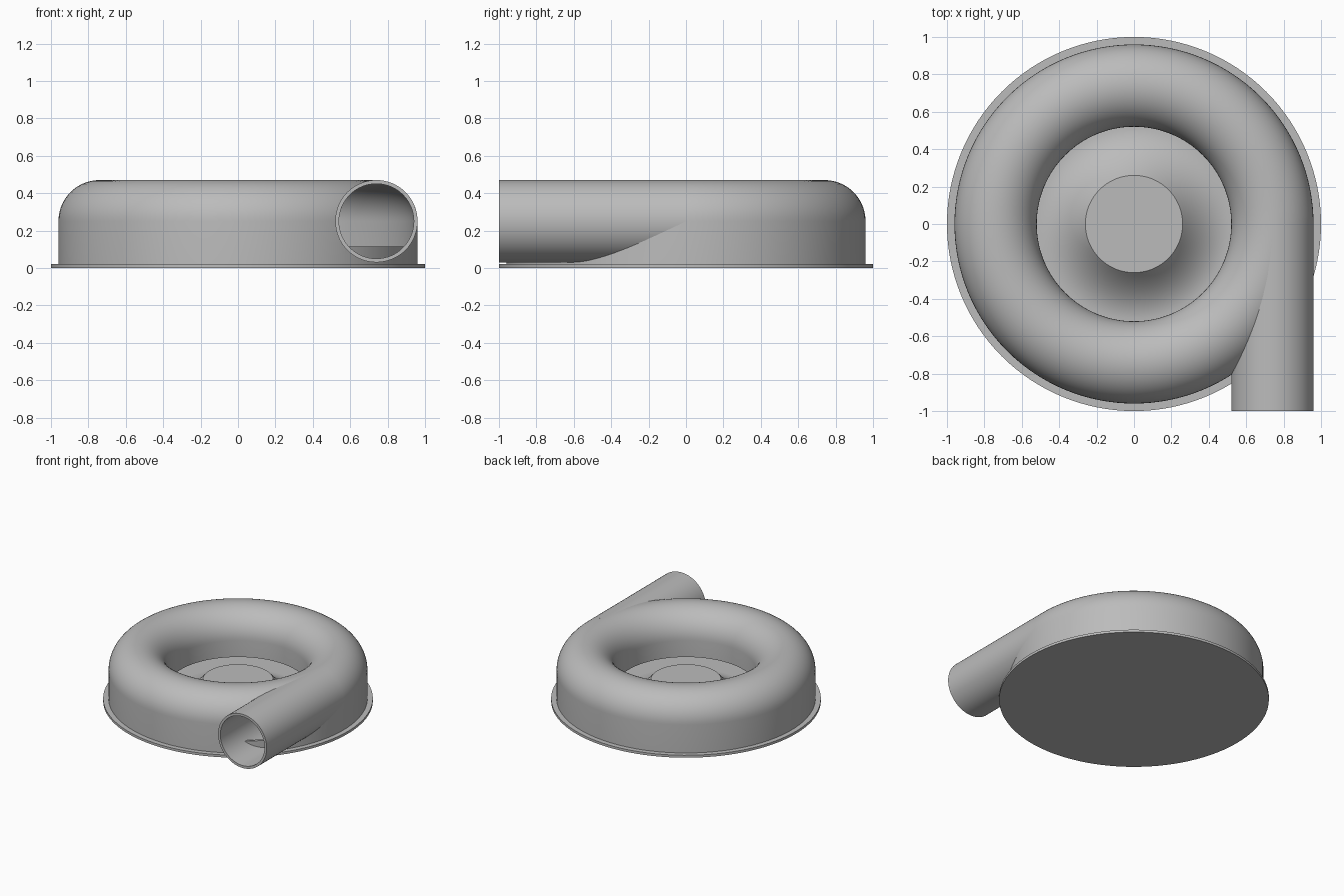
import bpy, bmesh, math
from mathutils import Matrix, Vector

cube = bpy.data.objects.get("Cube")
if cube:
    bpy.data.objects.remove(cube, do_unlink=True)

metal = bpy.data.materials.new("plain_grey")
metal.use_nodes = True
grey = (0.5, 0.5, 0.5, 1)
metal.diffuse_color = grey
metal.node_tree.nodes["Principled BSDF"].inputs["Base Color"].default_value = grey

RING, TUBE, WALL, MID = 0.74, 0.22, 0.02, 0.25   # scroll radius, tube radius, wall, tube height
BASE_TOP, LIP = 0.02, 0.115


def finish(name, bm):
    bmesh.ops.recalc_face_normals(bm, faces=bm.faces)
    mesh = bpy.data.meshes.new(name)
    bm.to_mesh(mesh)
    bm.free()
    obj = bpy.data.objects.new(name, mesh)
    bpy.context.collection.objects.link(obj)
    mesh.materials.append(metal)
    return obj


def smooth(obj):
    bpy.ops.object.select_all(action="DESELECT")
    bpy.context.view_layer.objects.active = obj
    obj.select_set(True)
    bpy.ops.object.shade_smooth_by_angle(angle=math.radians(30))


def lathe(name, profile, closed=False, steps=128):
    """Spin an (r, z) profile around the vertical axis."""
    bm = bmesh.new()
    verts = [bm.verts.new((r, 0, z)) for r, z in profile]
    edges = [bm.edges.new(pair) for pair in zip(verts, verts[1:])]
    if closed:
        edges.append(bm.edges.new((verts[-1], verts[0])))
    bmesh.ops.spin(bm, geom=verts + edges, cent=(0, 0, 0), axis=(0, 0, 1),
                   angle=math.tau, steps=steps, use_merge=True)
    bmesh.ops.remove_doubles(bm, verts=bm.verts, dist=1e-5)
    return finish(name, bm)


def arch(radius, steps=28):
    """Half circle of the scroll section, outside to inside."""
    return [(RING + radius * math.cos(math.pi * i / steps),
             MID + radius * math.sin(math.pi * i / steps)) for i in range(steps + 1)]


# Base plate
smooth(lathe("base_plate", [(0, 0), (1, 0), (1, BASE_TOP), (0, BASE_TOP)]))

# Flared hub in the middle of the inlet
flare = [(0.52 - 0.26 * t, BASE_TOP + 0.002 + 0.155 * t ** 2)
         for t in (i / 16 for i in range(17))]
smooth(lathe("inlet_hub", [(0.52, BASE_TOP)] + flare + [(0, flare[-1][1])]))

# Hollow scroll housing: round top, straight outer wall, short inner wall
outer = arch(TUBE)
inner = arch(TUBE - WALL)[::-1]
section = ([(RING + TUBE, BASE_TOP)] + outer + [(RING - TUBE, LIP), (RING - TUBE + WALL, LIP)]
           + inner + [(RING + TUBE - WALL, BASE_TOP)])
housing = lathe("scroll_housing", section, closed=True)

# Opening from the scroll into the outlet, leaving a low sill
bm = bmesh.new()
turn = Matrix.Translation((RING, -0.55, MID)) @ Matrix.Rotation(math.pi / 2, 4, "X")
bmesh.ops.create_cone(bm, cap_ends=True, segments=64, radius1=TUBE - WALL + 0.001,
                      radius2=TUBE - WALL + 0.001, depth=1.1, matrix=turn)
cut = bmesh.ops.bisect_plane(bm, geom=bm.verts[:] + bm.edges[:] + bm.faces[:],
                             plane_co=Vector((0, 0, LIP)), plane_no=Vector((0, 0, 1)),
                             clear_inner=True)
bmesh.ops.holes_fill(bm, edges=[e for e in bm.edges if e.is_boundary])
cutter = finish("outlet_cutter", bm)
cutter.hide_render = True
cutter.hide_viewport = True
opening = housing.modifiers.new("outlet_opening", "BOOLEAN")
opening.operation = "DIFFERENCE"
opening.solver = "EXACT"
opening.object = cutter
bpy.context.view_layer.objects.active = housing
bpy.ops.object.modifier_apply(modifier=opening.name)
bpy.data.objects.remove(cutter, do_unlink=True)
smooth(housing)

# Straight outlet pipe, tangent to the scroll
bm = bmesh.new()
rings = []
for radius, y in ((TUBE, 0), (TUBE, -1), (TUBE - WALL, -1), (TUBE - WALL, 0)):
    rings.append([bm.verts.new((RING + radius * math.cos(math.tau * i / 64), y,
                                MID + radius * math.sin(math.tau * i / 64)))
                  for i in range(64)])
for a, b in zip(rings, rings[1:] + rings[:1]):
    for i in range(64):
        j = (i + 1) % 64
        bm.faces.new((a[i], a[j], b[j], b[i]))
smooth(finish("outlet_pipe", bm))
